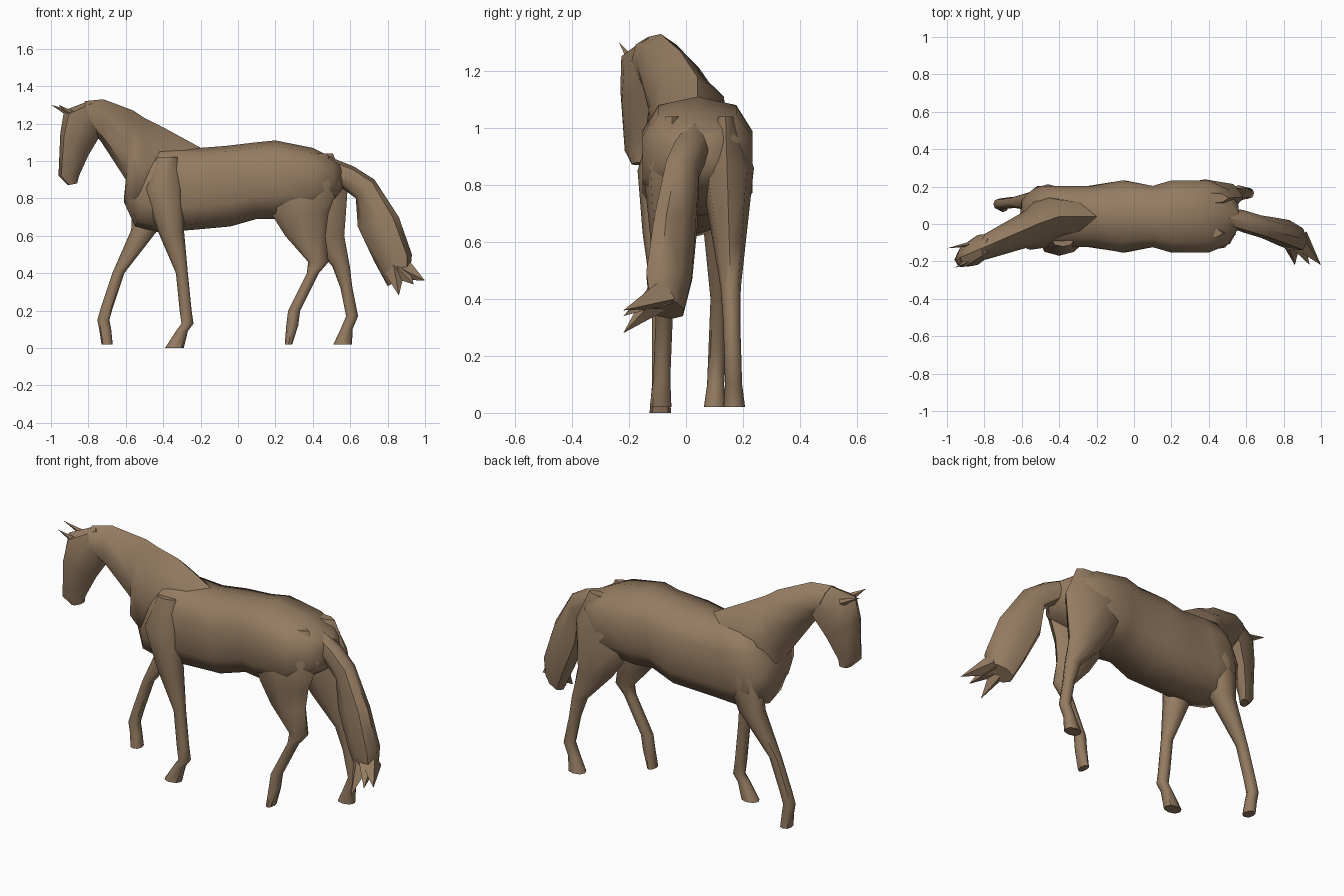
import bpy, bmesh
from math import sin, cos, pi, copysign, radians
from mathutils import Vector

cube = bpy.data.objects.get("Cube")
if cube:
    bpy.data.objects.remove(cube, do_unlink=True)

coat = bpy.data.materials.new("brown coat")
coat.use_nodes = True
coat.diffuse_color = (.3, .2, .12, 1)
shader = next(node for node in coat.node_tree.nodes if node.type == 'BSDF_PRINCIPLED')
shader.inputs["Base Color"].default_value = coat.diffuse_color


def rounded(value, power):
    return copysign(abs(value) ** power, value)


def spine(x, z):
    """Sideways position of the spine: head and tail both turn to the right."""
    return .04 - .43 * max(0, -.42 - x) - .3 * max(0, x - .5)


def barrel(x, z):
    """The torso stays straight."""
    return .04


def finish(name, bm):
    bmesh.ops.recalc_face_normals(bm, faces=bm.faces)
    mesh = bpy.data.meshes.new(name)
    bm.to_mesh(mesh)
    bm.free()
    mesh.materials.append(coat)
    part = bpy.data.objects.new(name, mesh)
    bpy.context.collection.objects.link(part)
    bpy.ops.object.select_all(action='DESELECT')
    part.select_set(True)
    bpy.context.view_layer.objects.active = part
    bpy.ops.object.shade_smooth_by_angle(angle=radians(50))


def loft(name, sections, middle=spine, sides=8, power=.9):
    """Skin rings; each has two opposite outline points (x, z, x, z) and a half width."""
    bm = bmesh.new()
    rings = []
    for start_x, start_z, end_x, end_z, width in sections:
        ring = []
        for i in range(sides):
            turn = 2 * pi * i / sides
            blend = (1 - rounded(cos(turn), power)) / 2
            x = start_x + (end_x - start_x) * blend
            z = start_z + (end_z - start_z) * blend
            y = middle(x, z) + width * rounded(sin(turn), power)
            ring.append(bm.verts.new((x, y, z)))
        rings.append(ring)
    for low, high in zip(rings, rings[1:]):
        for i in range(sides):
            j = (i + 1) % sides
            bm.faces.new((low[i], low[j], high[j], high[i]))
    bm.faces.new(rings[0])
    bm.faces.new(rings[-1])
    finish(name, bm)


def leg(name, joints, bulk, thick, foot_y, splay, sole):
    """Level rings on the joints: tucked into the body, swelling above the knee, then a hoof."""
    x, z = joints[0]
    sections = [(x - bulk / 3, z, x + bulk / 3, z, .03)]
    for x, z in joints[1:-1]:
        swell = max(0, z - .4)
        depth = .032 + bulk * swell
        sections.append((x - depth, z, x + depth, z, min(thick, .03 + .14 * swell)))
    x, z = joints[-1]
    sections.append((x - sole, z, x + sole, z, .038))
    loft(name, sections, lambda x, z: foot_y + splay * z)


def spike(name, base, tip, radius, flat):
    """Thin pointed ear or tuft of hair."""
    bm = bmesh.new()
    base, tip = Vector(base), Vector(tip)
    axis = (tip - base).normalized()
    side = axis.cross(Vector((0, 1, 0))).normalized()
    other = axis.cross(side) * flat
    ring = [bm.verts.new(base + radius * corner) for corner in (side, other, -side, -other)]
    top = bm.verts.new(tip)
    for i, corner in enumerate(ring):
        bm.faces.new((ring[i - 1], corner, top))
    bm.faces.new(ring)
    finish(name, bm)


# Torso: topline point, underside point
loft("torso", [
    (.56, .98, .56, .85, .06),
    (.5, 1.02, .52, .8, .15),
    (.4, 1.07, .4, .72, .2),
    (.2, 1.11, .2, .69, .2),
    (.1, 1.1, .1, .69, .17),
    (-.07, 1.08, -.04, .65, .2),
    (-.2, 1.07, -.26, .63, .17),
    (-.33, 1.08, -.43, .62, .17),
    (-.43, 1.08, -.55, .65, .17),
    (-.5, 1.04, -.61, .78, .12),
    (-.55, .98, -.6, .87, .06)], middle=barrel, sides=10, power=.72)

# Neck with a thin crest: topline point, throat point
loft("neck", [
    (-.18, 1.06, -.35, .8, .1),
    (-.4, 1.18, -.57, .74, .14),
    (-.5, 1.23, -.61, .8, .12),
    (-.56, 1.27, -.6, .9, .1),
    (-.72, 1.33, -.73, 1.1, .08),
    (-.82, 1.32, -.77, 1.15, .07)], power=1.1)

# Head: face point, jaw point
loft("head", [
    (-.8, 1.32, -.68, 1.22, .05),
    (-.93, 1.27, -.74, 1.13, .08),
    (-.95, 1.15, -.8, 1.03, .07),
    (-.96, .92, -.85, .92, .04),
    (-.91, .87, -.86, .88, .03)])

# Tail: outer point, inner point
loft("tail", [
    (.47, 1.03, .5, .86, .05),
    (.62, .97, .55, .86, .06),
    (.73, .9, .63, .8, .06),
    (.86, .7, .64, .65, .07),
    (.93, .5, .73, .46, .08),
    (.92, .4, .8, .33, .06)])

# Ears
for side, base_y, tip_x, tip_y in (("left", -.11, -1, -.13), ("right", -.2, -.96, -.235)):
    spike(side + "_ear", (-.89, base_y, 1.25), (tip_x, tip_y, 1.3), .02, .6)

# Loose tufts at the end of the tail
for place, x, z in (("outer", 1, .36), ("middle", .94, .34), ("inner", .86, .28)):
    spike(place + "_tail_tuft", (x / 3 + .55, -.08, .42), (x, -.22, z), .06, 1)

# Legs: joints from the body down to the hoof
leg("right_foreleg", [(-.38, 1.02), (-.4, .85), (-.36, .63), (-.3, .4), (-.28, .2),
                      (-.27, .13), (-.3, .09), (-.34, 0)],
    bulk=.17, thick=.08, foot_y=-.09, splay=0, sole=.05)
leg("left_foreleg", [(-.4, 1.02), (-.46, .82), (-.5, .63), (-.64, .4), (-.7, .22),
                     (-.72, .15), (-.71, .1), (-.7, .02)],
    bulk=.17, thick=.08, foot_y=.1, splay=.04, sole=.03)
leg("right_hindleg", [(.35, 1.04), (.33, .88), (.33, .72), (.36, .6), (.43, .46),
                      (.4, .4), (.3, .2), (.29, .12), (.27, .02)],
    bulk=.38, thick=.1, foot_y=-.09, splay=.04, sole=.02)
leg("left_hindleg", [(.38, 1.04), (.38, .86), (.46, .6), (.55, .44), (.58, .32),
                     (.61, .17), (.58, .1), (.56, .02)],
    bulk=.38, thick=.1, foot_y=.17, splay=-.03, sole=.05)
